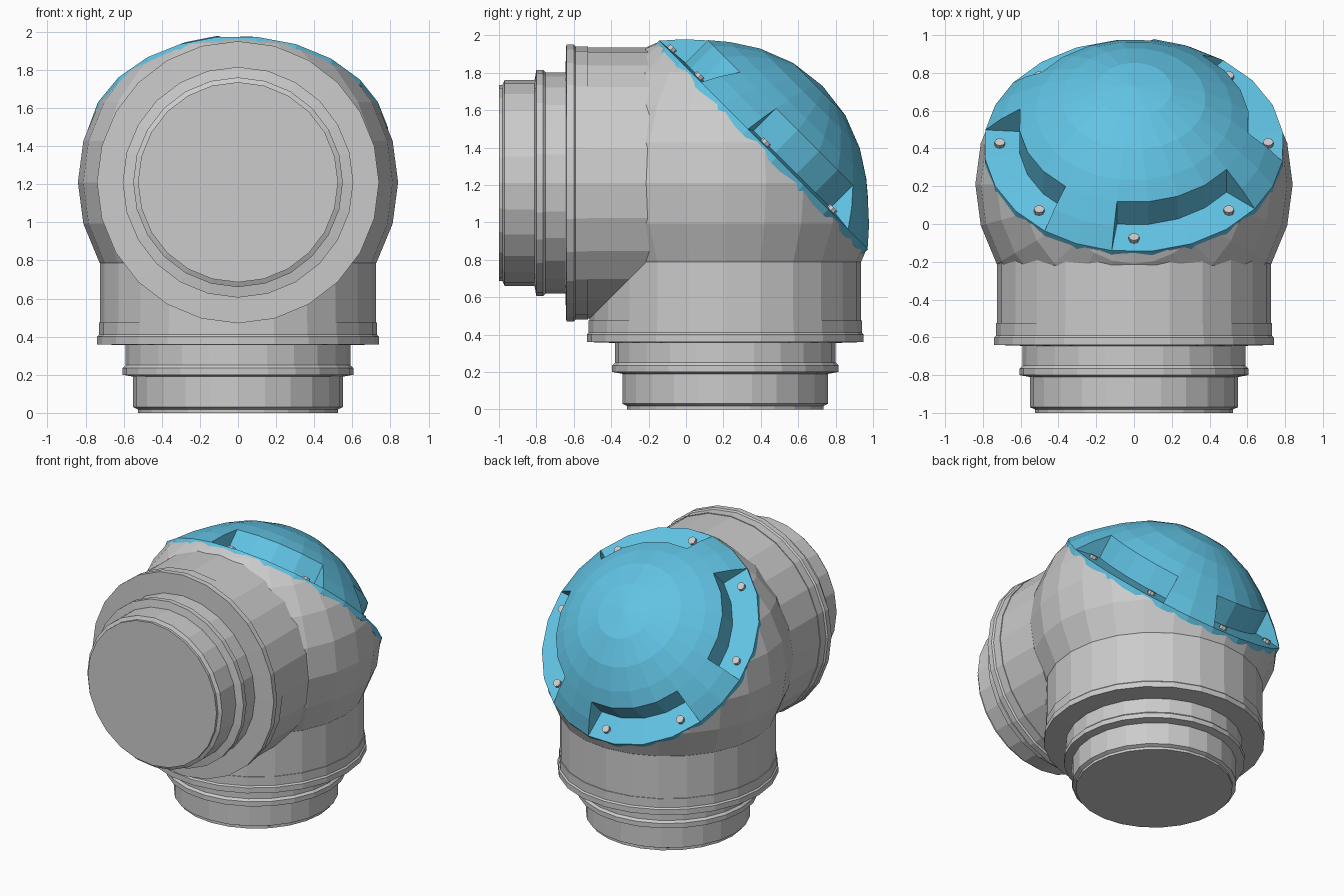
import bpy, bmesh, math
from mathutils import Matrix

if "Cube" in bpy.data.objects:
    bpy.data.objects.remove(bpy.data.objects["Cube"])

SEG = 24
CENTRE = (0, 0.21, 1.21)
T, R = Matrix.Translation, Matrix.Rotation
UP = T((0, 0.21, 0))                                   # vertical arm
FRONT = T((0, -1, 1.21)) @ R(-math.pi / 2, 4, 'X')     # horizontal arm
CAP = T(CENTRE) @ R(-math.pi / 4, 4, 'X')              # tilted cap axis


def finish(name, bm, matrix, mat=None):
    bmesh.ops.remove_doubles(bm, verts=bm.verts, dist=1e-5)
    bmesh.ops.recalc_face_normals(bm, faces=bm.faces)
    bm.transform(matrix)
    me = bpy.data.meshes.new(name)
    bm.to_mesh(me)
    bm.free()
    ob = bpy.data.objects.new(name, me)
    bpy.context.collection.objects.link(ob)
    if mat:
        me.materials.append(mat)
    return ob


def skin(name, columns, matrix, mat=None):
    """Join a closed ring of vertical point columns into a surface."""
    bm = bmesh.new()
    cols = [[bm.verts.new(p) for p in c] for c in columns]
    for a, b in zip(cols, cols[1:] + cols[:1]):
        for i in range(len(a) - 1):
            bm.faces.new((a[i], b[i], b[i + 1], a[i + 1]))
    return finish(name, bm, matrix, mat)


def column(angle, profile):
    return [(r * math.cos(angle), -r * math.sin(angle), u) for r, u in profile]


def lathe(name, profile, matrix, seg=SEG):
    return skin(name, [column(2 * math.pi * i / seg, profile) for i in range(seg)], matrix)


def boolean(target, other, operation):
    mod = target.modifiers.new(operation, 'BOOLEAN')
    mod.operation, mod.object, mod.solver = operation, other, 'EXACT'
    bpy.context.view_layer.objects.active = target
    bpy.ops.object.modifier_apply(modifier=mod.name)
    bpy.data.objects.remove(other)


# Elbow housing: ball plus two barrels, sliced flat at 45 degrees for the cap
ball = [(0.84 * math.sin(math.pi * i / 12), -0.84 * math.cos(math.pi * i / 12)) for i in range(13)]
housing = lathe("elbow_housing", ball, T(CENTRE))
barrel = [(0, 0.46), (0.725, 0.46), (0.725, 1.2), (0, 1.2)]
for m in (UP, FRONT):
    boolean(housing, lathe("barrel", barrel, m), 'UNION')
boolean(housing, lathe("slicer", [(0, 0.276), (2, 0.276), (2, 2), (0, 2)], CAP), 'DIFFERENCE')

# Stepped connection collars at both ends
collar = [(0, 0), (0.525, 0), (0.525, 0.018), (0.55, 0.03), (0.55, 0.19), (0.605, 0.2),
          (0.605, 0.235), (0.59, 0.25), (0.59, 0.355), (0.74, 0.36), (0.74, 0.40),
          (0.73, 0.41), (0.73, 0.475), (0, 0.475)]
lathe("bottom_collar", collar, UP)
lathe("front_collar", collar, FRONT)

# Blue domed cap with four recessed screw ledges
blue = bpy.data.materials.new("cap_blue")
blue.diffuse_color = (0.12, 0.55, 0.78, 1)
blue.use_nodes = True
blue.node_tree.nodes["Principled BSDF"].inputs["Base Color"].default_value = blue.diffuse_color
base = [(0, 0.25), (0.795, 0.25), (0.795, 0.29)]
crown = [(0.61, 0.475), (0.52, 0.55), (0.38, 0.64), (0.2, 0.71), (0, 0.735)]
full = base + [(0.71, 0.385)] + crown
ledge = base + [(0.61, 0.305)] + crown
columns = []
for quarter in range(4):
    mid = 67.5 + 90 * quarter
    columns += [column(math.radians(mid + d), ledge) for d in (-31, -15.5, 0, 15.5, 31)]
    columns += [column(math.radians(mid + d), full) for d in (31, 45, 59)]
skin("dome_cap", columns, CAP, blue)

# Cap screws, one every 45 degrees
for i in range(8):
    a = math.radians(45 * i)
    lathe("cap_screw", [(0, 0.28), (0.028, 0.28), (0.028, 0.318), (0, 0.318)],
          CAP @ T((0.71 * math.cos(a), -0.71 * math.sin(a), 0)), 8)
